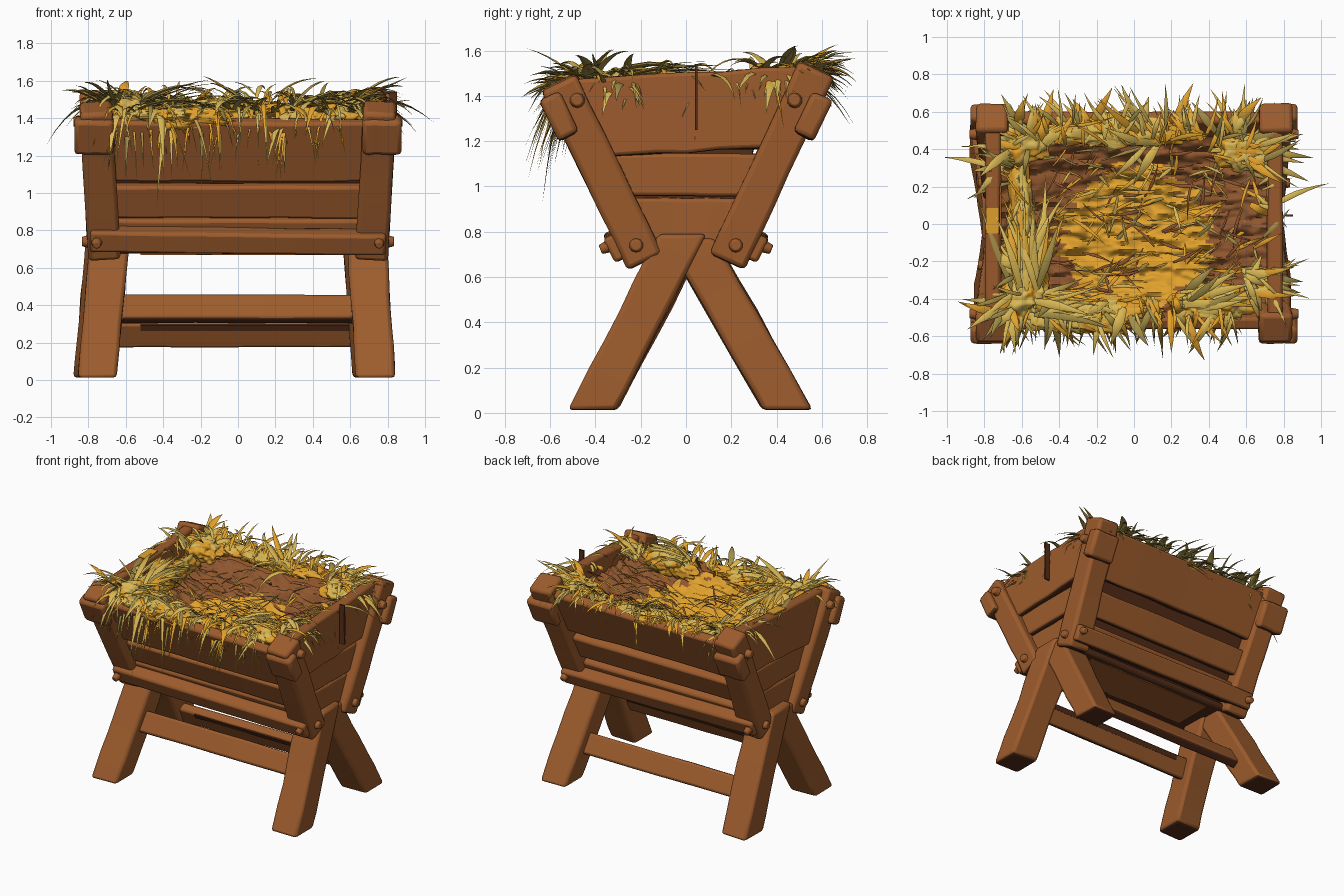
import bpy, bmesh, math, random
from mathutils import Vector, noise

random.seed(7)
U = random.uniform
if "Cube" in bpy.data.objects:
    bpy.data.objects.remove(bpy.data.objects["Cube"])

def material(name, colour):
    m = bpy.data.materials.new(name)
    m.use_nodes = True
    m.diffuse_color = (*colour, 1)
    m.node_tree.nodes["Principled BSDF"].inputs["Base Color"].default_value = (*colour, 1)
    return m

WOOD = material("brown wood", (0.335, 0.106, 0.026))
DARK = material("dark wood", (0.085, 0.026, 0.009))
GOLD = material("golden hay", (0.76, 0.36, 0.026))
PALE = material("pale straw", (0.70, 0.48, 0.09))
OLIVE = material("olive straw", (0.36, 0.27, 0.06))
BROWN = material("brown hay", (0.28, 0.095, 0.028))
HAY = [GOLD, PALE, OLIVE, BROWN]

def finish(name, bm, mats, angle=40, bevel=0):
    bmesh.ops.recalc_face_normals(bm, faces=bm.faces)
    me = bpy.data.meshes.new(name)
    bm.to_mesh(me)
    bm.free()
    ob = bpy.data.objects.new(name, me)
    bpy.context.collection.objects.link(ob)
    for m in mats:
        me.materials.append(m)
    if bevel:
        mod = ob.modifiers.new("worn edges", "BEVEL")
        mod.width, mod.segments, mod.limit_method = bevel, 2, "ANGLE"
        mod.angle_limit = math.radians(50)
    bpy.ops.object.select_all(action="DESELECT")
    ob.select_set(True)
    bpy.context.view_layer.objects.active = ob
    bpy.ops.object.shade_smooth_by_angle(angle=math.radians(angle))

def beam(name, p0, p1, width, thick, up, level=False, taper=0.0, bevel=0.016, mats=(WOOD, DARK)):
    """Hand-hewn timber; level cuts its ends flat, taper shortens its lower edge."""
    p0, p1, up = Vector(p0), Vector(p1), Vector(up)
    axis = (p1 - p0).normalized()
    up = (up - axis * up.dot(axis)).normalized()
    side = axis.cross(up)
    bm, rings, n = bmesh.new(), [], 6
    for i in range(n + 1):
        t, ring = i / n, []
        for a, b in ((-1, -1), (1, -1), (1, 1), (-1, 1)):
            wob = 1 + U(-0.035, 0.035)
            v = p0.lerp(p1, t) + up * a * width / 2 * wob + side * b * thick / 2 * wob
            if a < 0:
                v += axis * taper * (1 - 2 * t)
            if level and i in (0, n):
                v += axis * ((p0.lerp(p1, t).z - v.z) / axis.z)
            ring.append(bm.verts.new(v))
        rings.append(ring)
    for r, q in zip(rings, rings[1:]):
        for k in range(4):
            bm.faces.new((r[k], r[(k + 1) % 4], q[(k + 1) % 4], q[k]))
    bm.faces.new(rings[0])
    bm.faces.new(rings[-1])
    bmesh.ops.recalc_face_normals(bm, faces=bm.faces)
    for f in bm.faces:
        f.material_index = int(f.normal.z < -0.75)
    finish(name, bm, mats, bevel=bevel)

def bolt(name, loc, axis, r=0.036):
    bm = bmesh.new()
    bmesh.ops.create_cone(bm, cap_ends=True, segments=10, radius1=r, radius2=r * 0.7, depth=0.05)
    rot = Vector(axis).to_track_quat("Z", "Y").to_matrix()
    for v in bm.verts:
        v.co = rot @ v.co + Vector(loc)
    finish(name, bm, [WOOD], bevel=0.006)

def side_y(z):
    """Distance of the sloping trough side from the middle at height z."""
    return 0.185 + (z - 0.68) * 0.475

# Frame: crossed legs, sloping posts, blocks and pegs
for s, end in ((-1, "right"), (1, "left")):
    for f, face in ((-1, "front"), (1, "back")):
        tag, slope = f"{face}_{end}", (0, f * 0.43, 0.9)
        off = 0.0 if f == -s else 0.02
        top = 1.46 if f < 0 else 1.52
        beam("leg_" + tag, (s * (0.755 - off) - 0.018, f * 0.43 + 0.018, 0.012),
             (s * (0.695 - off) - 0.01, f * 0.012, 0.79 - off), 0.19, 0.21, (0, 1, 0), level=True, bevel=0.02)
        beam("post_" + tag, (s * 0.715, f * side_y(0.67), 0.67), (s * 0.76, f * side_y(top) - 0.008, top),
             0.17, 0.175, (0, 1, 0), bevel=0.022)
        beam("block_" + tag, (s * 0.665, f * 0.56, 1.31), (s * 0.875, f * 0.56, 1.31), 0.2, 0.1, slope, bevel=0.022)
        bolt("upper_peg_" + tag, (s * 0.855, f * 0.48, 1.38), (s, 0, 0))
        bolt("lower_peg_" + tag, (s * 0.81, f * 0.22, 0.74), (s, 0, 0))
        bolt("rail_peg_" + tag, (s * 0.755, f * 0.355, 0.73), (0, f, -0.4), 0.03)

# Trough sides, rails and stained stretchers
for f, face in ((-1, "front"), (1, "back")):
    slope, rise = (0, f * 0.43, 0.9), 0.03 + f * 0.04
    for i, (z, w, out) in enumerate(((1.24 + rise, 0.35, 0.015), (0.965 + rise / 2, 0.19, 0), (0.8, 0.15, 0))):
        y = f * (side_y(z) + out)
        beam(f"{face}_board_{i}", (-0.7, y, z), (0.7, y, z), w, 0.07, slope)
    y = f * (side_y(0.98) - 0.05)
    beam(f"{face}_lining", (-0.66, y, 0.98), (0.66, y, 0.98), 0.62, 0.03, slope, bevel=0, mats=(DARK, DARK))
    beam(f"{face}_rail", (-0.79, f * 0.295, 0.755), (0.79, f * 0.295, 0.735), 0.12, 0.1, slope)
    z, y = (0.38, -0.215) if f < 0 else (0.25, 0.29)
    up = Vector((0, -f * 0.48, 0.88))
    beam(f"{face}_stretcher", (-0.68, y, z), (0.68, y, z), 0.15, 0.07, up)
    c = Vector((0, y, z)) + Vector((0, -f * 0.88, -0.48)) * 0.035 + up * 0.052
    beam(f"{face}_stretcher_stain", c - Vector((0.52, 0, 0)), c + Vector((0.6, 0, 0)), 0.035, 0.009, up,
         bevel=0, mats=(DARK, DARK))

# Trough ends and floor
for s, end in ((-1, "right"), (1, "left")):
    for i, (z, w, x, tilt) in enumerate(((1.325, 0.35, 0.755, 0.03), (1.05, 0.19, 0.725, 0), (0.82, 0.26, 0.71, 0))):
        y = side_y(z) + 0.02
        beam(f"{end}_end_board_{i}", (s * x, -y, z - tilt), (s * x, y, z + tilt), w, 0.08, (0, 0, 1), taper=w * 0.3)
    beam(f"{end}_end_lining", (s * 0.68, -0.33, 1), (s * 0.68, 0.33, 1), 0.6, 0.03, (0, 0, 1),
         taper=0.14, bevel=0, mats=(DARK, DARK))
beam("trough_floor", (-0.7, 0, 0.7), (0.7, 0, 0.7), 0.42, 0.05, (0, 1, 0), mats=(DARK, DARK))
beam("floor_panel", (-0.52, 0.02, 0.674), (0.52, 0.02, 0.674), 0.3, 0.009, (0, 1, 0), bevel=0, mats=(WOOD, WOOD))
beam("splinter", (0.83, 0.045, 1.25), (0.83, 0.045, 1.54), 0.04, 0.012, (1, 0, 0), bevel=0, mats=(DARK, DARK))

# Hay bed: a rumpled dish, golden in the middle and brown around it
bm = bmesh.new()
bmesh.ops.create_grid(bm, x_segments=130, y_segments=90, size=1)
for v in bm.verts:
    r = max(abs(v.co.x), abs(v.co.y))
    x, y = v.co.x * 0.71, v.co.y * 0.47
    n = noise.noise(Vector((x * 6, y * 20, 0))) + 0.5 * noise.noise(Vector((x * 15, y * 40, 5)))
    v.co = (x, y, 1.21 + 0.17 * r ** 2.5 + 0.045 * n)
for f in bm.faces:
    c = f.calc_center_median()
    n = noise.noise(Vector((c.x * 7, c.y * 18, 3))) + 0.5 * noise.noise(Vector((c.x * 16, c.y * 40, 8)))
    d = math.hypot((c.x - 0.02) / 0.4, (c.y + 0.07) / 0.37) + 0.28 * n
    f.material_index = 0 if d < 1 else 3
finish("hay_bed", bm, HAY, 60)

# Heaps of hay along the rim: streaks of pale straw over gold
heaps = [((-0.56, -0.38, 1.4), (0.13, 0.15, 0.1)), ((-0.28, -0.48, 1.4), (0.36, 0.1, 0.06)),
         ((0.42, -0.41, 1.39), (0.22, 0.09, 0.09)), ((-0.1, 0.5, 1.45), (0.42, 0.09, 0.05)),
         ((-0.58, 0.44, 1.43), (0.16, 0.11, 0.07)), ((0.58, 0.38, 1.44), (0.15, 0.1, 0.07)),
         ((-0.6, 0.02, 1.36), (0.07, 0.34, 0.08))]
for i, (loc, size) in enumerate(heaps):
    bm = bmesh.new()
    bmesh.ops.create_icosphere(bm, subdivisions=5, radius=1)
    for v in bm.verts:
        p = Vector([a * b for a, b in zip(v.co, size)])
        q = p + Vector((i * 5, 0, 0))
        v.co = p * (1 + 0.35 * noise.noise(q * 10) + 0.25 * noise.noise(q * 32)) + Vector(loc)
    for f in bm.faces:
        c = f.calc_center_median()
        crest = (c.z - loc[2]) / size[2] + 1.6 * noise.noise(Vector((c.x * 12, c.y * 12, i)))
        f.material_index = 1 if crest > 0.6 else 0
    finish(f"hay_heap_{i}", bm, HAY, 60)

def blade(bm, base, run, lift, droop, width, mat):
    """Tapered stalk with a diamond section and olive underside; it rises, then droops."""
    base, run = Vector(base), Vector(run)
    side, rings, n = Vector((-run.y, run.x, 0)).normalized(), [], 6
    sway = side * run.length * U(-0.25, 0.25)
    for t in [i / n for i in range(n)]:
        p = base + run * t + sway * t * t + Vector((0, 0, lift * t - droop * t * t))
        w = width * (0.5 + 1.2 * t if t < 0.4 else 1.6 * (1 - t) + 0.03)
        h = Vector((0, 0, w * 0.45))
        rings.append([bm.verts.new(q) for q in (p - side * w, p - h, p + side * w, p + h)])
    tip = bm.verts.new(base + run + sway + Vector((0, 0, lift - droop)))
    for k in range(4):
        faces = [bm.faces.new((rings[-1][k], rings[-1][(k + 1) % 4], tip))]
        for r, q in zip(rings, rings[1:]):
            faces.append(bm.faces.new((r[k], r[(k + 1) % 4], q[(k + 1) % 4], q[k])))
        for f in faces:
            f.material_index = mat if k > 1 else 2

def heading(degrees, length):
    return Vector((math.cos(math.radians(degrees)), math.sin(math.radians(degrees)), 0)) * length

# Straw fringe spilling over each rim: heading, count, distance, span, height, droop
rims = {"front": (-90, 130, 0.5, (-0.68, 0.55), 1.44, 0.5), "back": (90, 110, 0.53, (-0.68, 0.62), 1.5, 0.22),
        "right": (180, 12, 0.68, (-0.3, 0.46), 1.49, 0.3), "left": (0, 14, 0.7, (-0.4, 0.4), 1.49, 0.4)}
for name, (angle, count, dist, span, z, droop) in rims.items():
    bm, out = bmesh.new(), heading(angle, 1)
    along = Vector((abs(out.y), abs(out.x), 0))
    for i in range(count):
        base = out * (dist - U(0, 0.12)) + along * U(*span) + Vector((0, 0, z + U(-0.04, 0.02)))
        wide = U(0.02, 0.032) if i % 5 == 0 else U(0.008, 0.016)
        blade(bm, base, heading(random.gauss(angle, 32), U(0.13, 0.25)), U(0.08, 0.2), U(0.08, droop), wide,
              random.choice((0, 0, 1, 1, 2)))
    finish(name + "_straw", bm, HAY, 50)

# Fans of long locks sweeping out of the heaps: origin, heading, spread, count, length
fans = [((-0.56, -0.4, 1.46), 97, 13, 26, 0.65), ((-0.5, -0.43, 1.45), -2, 16, 18, 0.45),
        ((-0.6, 0.44, 1.47), 120, 50, 20, 0.24), ((0.6, 0.38, 1.49), 15, 35, 32, 0.34),
        ((0.64, -0.3, 1.44), -8, 40, 26, 0.27), ((0.3, -0.42, 1.45), 8, 22, 18, 0.34),
        ((0.1, 0.46, 1.46), 165, 30, 18, 0.36), ((-0.64, -0.42, 1.46), 205, 30, 18, 0.25),
        ((-0.66, 0.35, 1.48), 175, 30, 12, 0.26), ((0.45, 0.4, 1.46), 20, 25, 14, 0.28)]
bm = bmesh.new()
for origin, angle, spread, count, length in fans:
    for i in range(count):
        base = Vector(origin) + Vector((U(-0.07, 0.07), U(-0.06, 0.06), U(-0.04, 0.02)))
        blade(bm, base, heading(random.gauss(angle, spread), length * U(0.6, 1)), U(0.1, 0.26), U(0.08, 0.32),
              U(0.009, 0.028), random.choice((0, 1, 1, 1, 2)))
finish("straw_fans", bm, HAY, 50)

# Loose straw lying in the trough, and a few long stalks outside
bm = bmesh.new()
for i in range(190):
    x, y = U(-0.48, 0.66), U(-0.34, 0.4)
    z = 1.24 + 0.17 * max(abs(x) / 0.71, abs(y) / 0.47) ** 2.5
    blade(bm, (x, y, z), heading(random.gauss(20, 40), U(0.1, 0.22)) * random.choice((-1, 1)),
          U(0, 0.12), U(0, 0.12), U(0.005, 0.013), random.choice((0, 0, 1, 2, 3, 3)))
stalks = [((-0.37, -0.5, 1.42), (-0.05, -0.14, 0), 0.5), ((-0.75, 0.3, 1.46), (-0.25, 0.11, 0), 0.2),
          ((0.72, 0.08, 1.48), (0.28, 0.2, 0), 0.1), ((0.7, 0.42, 1.52), (0.2, 0.08, 0), -0.1)]
for base, run, fall in stalks:
    blade(bm, base, run, 0.1, 0.1 + fall, 0.018, 1)
finish("loose_straw", bm, HAY, 50)

# Fleck of straw on the rim
beam("straw_fleck", (-0.757, -0.05, 1.5), (-0.757, 0.09, 1.509), 0.07, 0.009, (1, 0, 0), bevel=0, mats=(GOLD, GOLD))
